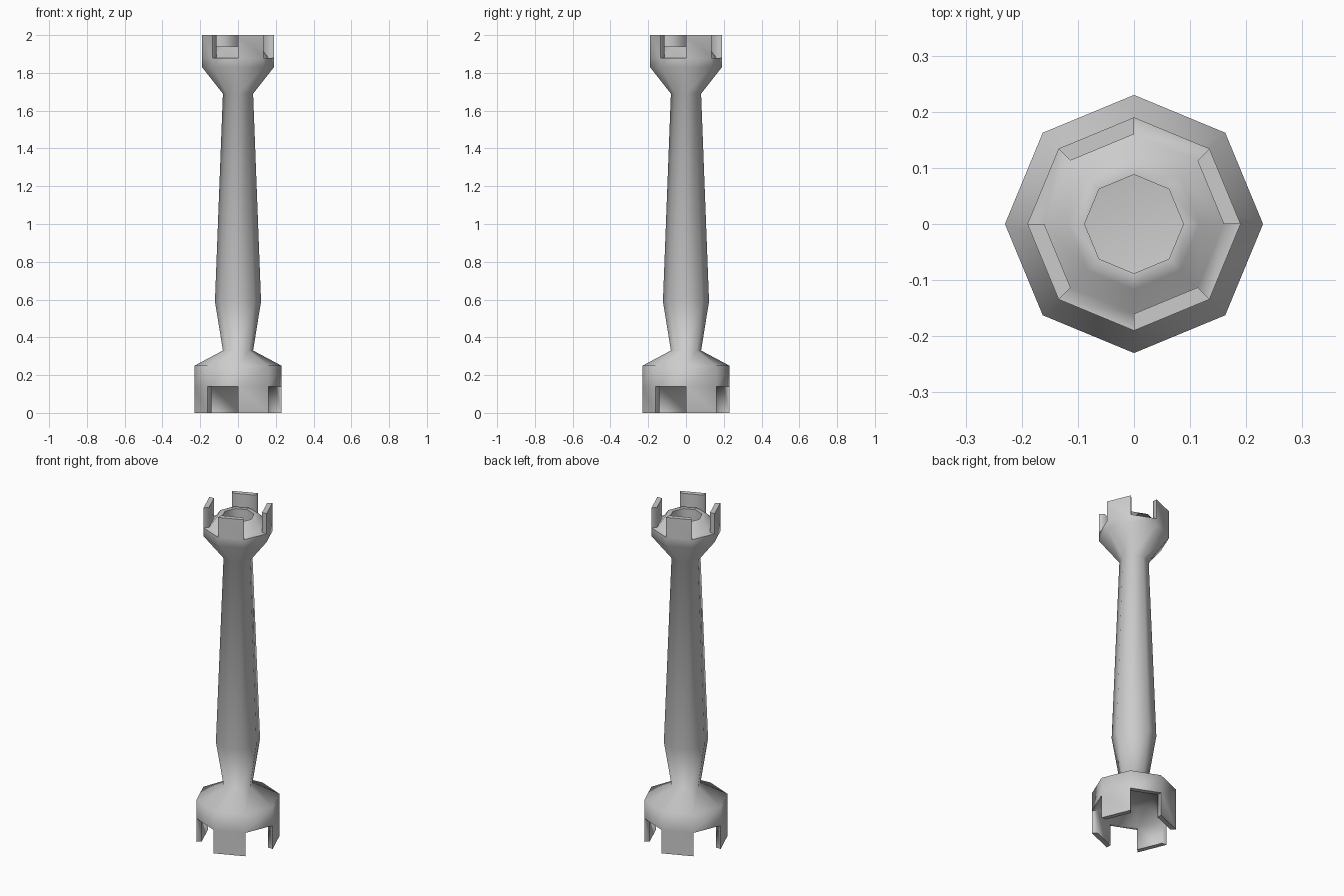
import bpy, bmesh
from math import cos, sin, pi, radians

if "Cube" in bpy.data.objects:
    bpy.data.objects.remove(bpy.data.objects["Cube"])

SIDES = 8
WALL = 0.03

# (radius, height), from the centre of the hollow underside up to the cup floor
profile = [
    (0.00, 0.20), (0.10, 0.20), (0.20, 0.14),       # hollow under the base
    (0.23, 0.14), (0.23, 0.25),                     # base drum
    (0.08, 0.33), (0.122, 0.59), (0.08, 1.69),      # tapered shaft
    (0.19, 1.83), (0.19, 1.88),                     # head
    (0.16, 1.88), (0.117, 1.94), (0.088, 1.94),     # raised collar
    (0.088, 1.87), (0.00, 1.86),                    # cup
]
BASE_RIM, HEAD_RIM = 2, 9   # profile spans that carry the battlements

bm = bmesh.new()


def ring(r, z):
    if r == 0:
        return [bm.verts.new((0, 0, z))] * SIDES
    return [bm.verts.new((r * cos(2 * pi * i / SIDES), r * sin(2 * pi * i / SIDES), z))
            for i in range(SIDES)]


# Lathe the octagonal column
rings = [ring(r, z) for r, z in profile]
spans = []
for a, b in zip(rings, rings[1:]):
    faces = []
    for i in range(SIDES):
        j = (i + 1) % SIDES
        corners = list(dict.fromkeys((a[i], a[j], b[j], b[i])))
        faces.append(bm.faces.new(corners))
    spans.append(faces)

# Raise battlements from every second rim segment: down at the base, up at the head
for span, z in ((BASE_RIM, 0.0), (HEAD_RIM, 2.0)):
    out = bmesh.ops.extrude_discrete_faces(bm, faces=spans[span][::2])
    for f in out["faces"]:
        for v in f.verts:
            v.co.z = z

bmesh.ops.recalc_face_normals(bm, faces=bm.faces[:])
mesh = bpy.data.meshes.new("battlement_column")
bm.to_mesh(mesh)
bm.free()

column = bpy.data.objects.new("battlement_column", mesh)
bpy.context.collection.objects.link(column)
bpy.context.view_layer.objects.active = column
column.select_set(True)
bpy.ops.object.shade_smooth_by_angle(angle=radians(75))
